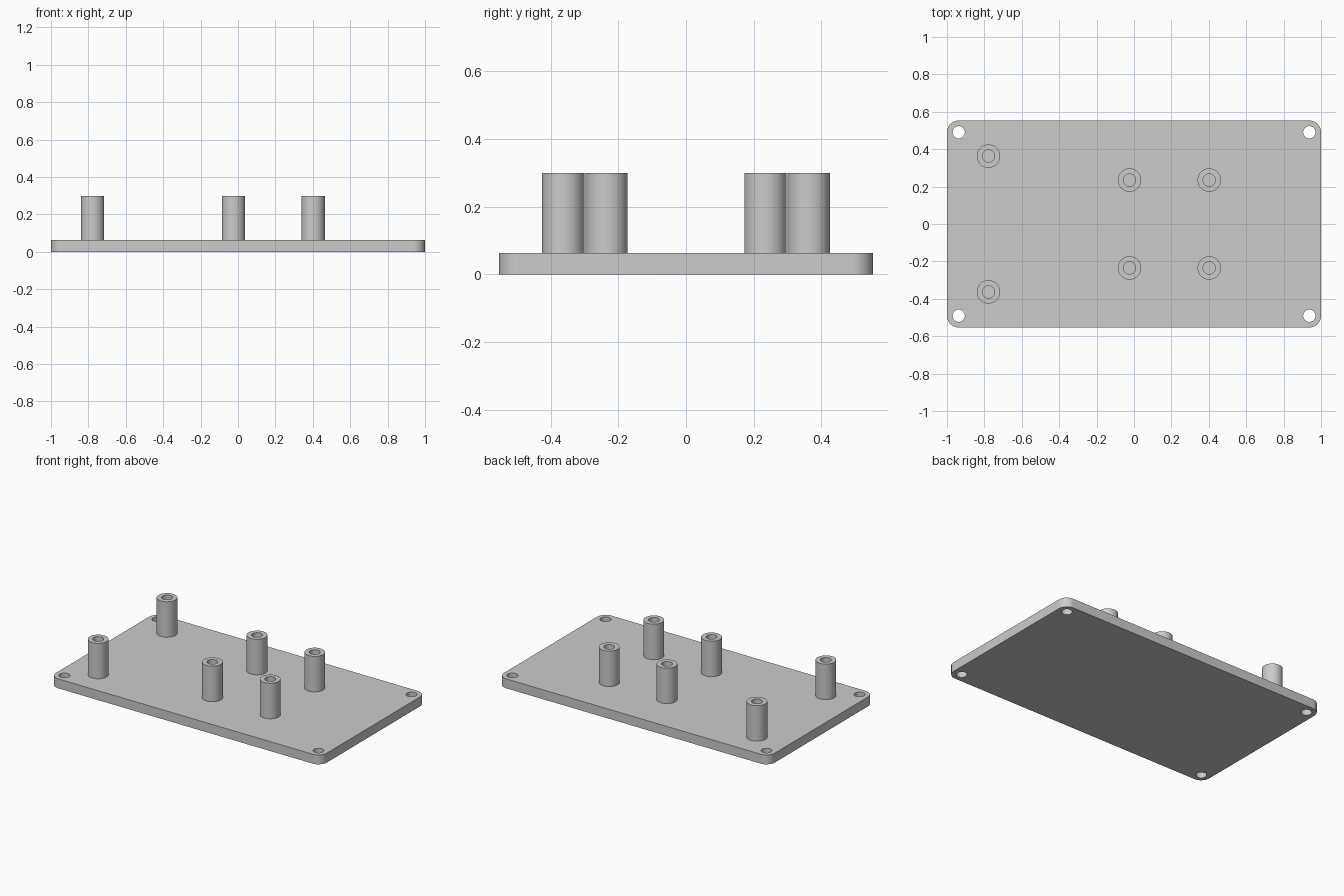
import bpy, bmesh, math
from mathutils import Vector

cube = bpy.data.objects.get("Cube")
if cube:
    bpy.data.objects.remove(cube, do_unlink=True)

HALF_X, HALF_Y, THICK, TOP = 1.0, 0.553, 0.063, 0.3
OUTER, BORE, SEGMENTS = 0.0625, 0.033, 48

grey = bpy.data.materials.new("plain grey")
grey.use_nodes = True
colour = (0.6, 0.6, 0.6, 1)
grey.diffuse_color = colour
grey.node_tree.nodes["Principled BSDF"].inputs["Base Color"].default_value = colour


def add_object(name, bm, location=(0, 0, 0)):
    bmesh.ops.recalc_face_normals(bm, faces=bm.faces)
    mesh = bpy.data.meshes.new(name)
    bm.to_mesh(mesh)
    bm.free()
    mesh.materials.append(grey)
    obj = bpy.data.objects.new(name, mesh)
    obj.location = location
    bpy.context.collection.objects.link(obj)
    return obj


def activate(obj):
    bpy.ops.object.select_all(action='DESELECT')
    obj.select_set(True)
    bpy.context.view_layer.objects.active = obj


def smooth(obj):
    activate(obj)
    bpy.ops.object.shade_smooth_by_angle(angle=math.radians(30))


# Base plate with rounded vertical corners
bm = bmesh.new()
bmesh.ops.create_cube(bm, size=1)
bmesh.ops.scale(bm, vec=(2 * HALF_X, 2 * HALF_Y, THICK), verts=bm.verts)
bmesh.ops.translate(bm, vec=(0, 0, THICK / 2), verts=bm.verts)
uprights = [e for e in bm.edges if abs(e.verts[0].co.z - e.verts[1].co.z) > THICK / 2]
bmesh.ops.bevel(bm, geom=uprights, offset=OUTER, segments=12, profile=0.5, affect='EDGES')
plate = add_object("base_plate", bm)

# Screw holes through the four corners
bm = bmesh.new()
for sx in (-1, 1):
    for sy in (-1, 1):
        hole = bmesh.ops.create_cone(bm, cap_ends=True, segments=SEGMENTS,
                                     radius1=BORE, radius2=BORE, depth=4 * THICK)
        bmesh.ops.translate(bm, verts=hole["verts"],
                            vec=(sx * (HALF_X - OUTER), sy * (HALF_Y - OUTER), 0))
cutter = add_object("hole_cutter", bm)
cutter.hide_render = True
cut = plate.modifiers.new("corner_holes", 'BOOLEAN')
cut.operation = 'DIFFERENCE'
cut.solver = 'EXACT'
cut.object = cutter
activate(plate)
bpy.ops.object.modifier_apply(modifier=cut.name)
bpy.data.objects.remove(cutter, do_unlink=True)
smooth(plate)


# Hollow standoff posts, turned from a wall profile
def standoff(name, x, y):
    bm = bmesh.new()
    height = TOP - THICK
    profile = [(BORE, 0), (BORE, height), (OUTER, height), (OUTER, 0)]
    verts = [bm.verts.new((r, 0, z)) for r, z in profile]
    edges = [bm.edges.new(pair) for pair in zip(verts, verts[1:])]
    bmesh.ops.spin(bm, geom=verts + edges, cent=(0, 0, 0), axis=(0, 0, 1),
                   angle=math.tau, steps=SEGMENTS, use_merge=True)
    bmesh.ops.remove_doubles(bm, verts=bm.verts, dist=0.0001)
    smooth(add_object(name, bm, Vector((x, y, THICK))))


for label, x, y in (("right", -0.778, 0.363), ("middle", -0.024, 0.235), ("left", 0.402, 0.235)):
    standoff(label + "_front_standoff", x, -y)
    standoff(label + "_back_standoff", x, y)
